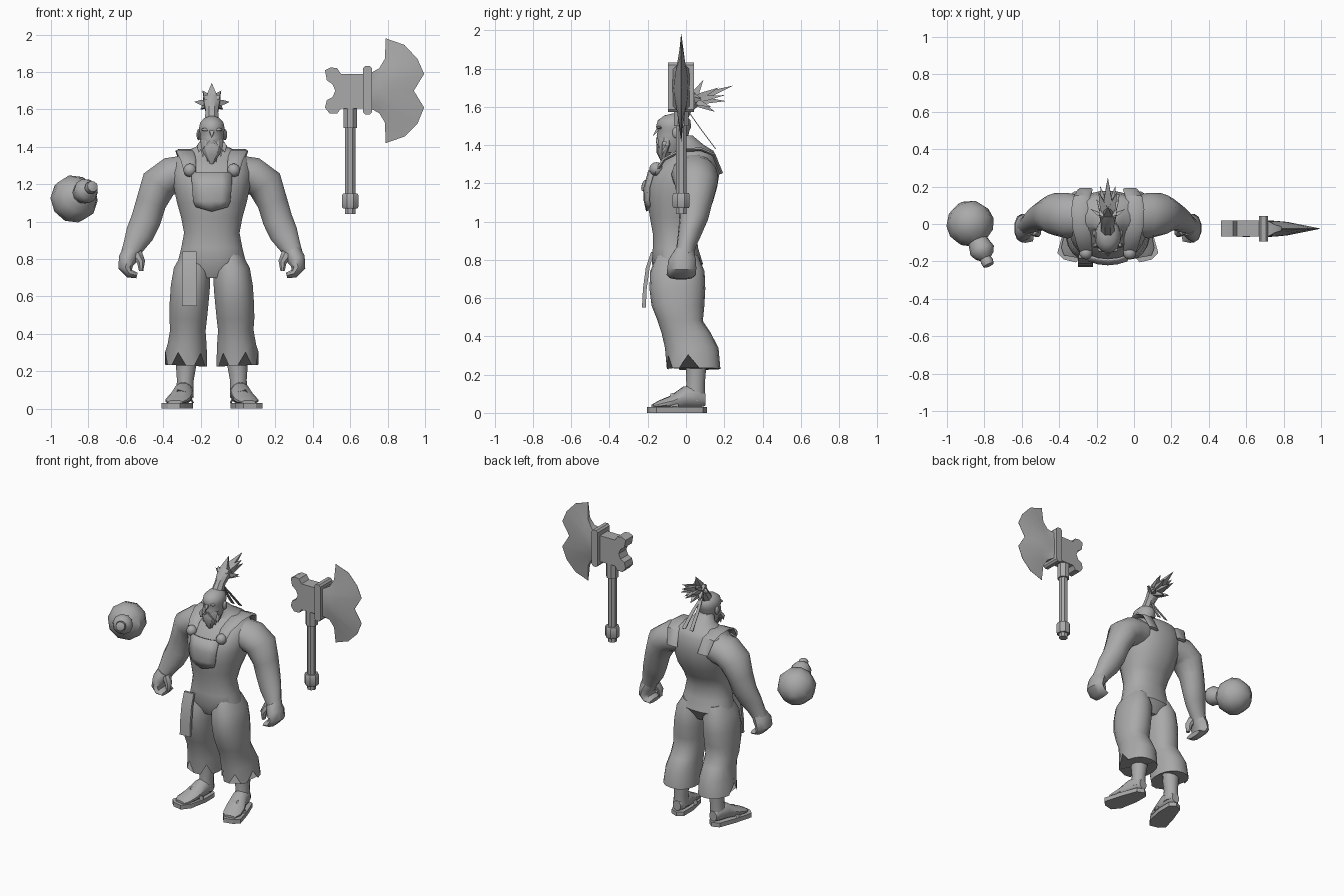
import bpy, bmesh, math
from mathutils import Vector

CX = -0.14  # centre line of the figure
AXES = {'X': Vector((1, 0, 0)), 'Y': Vector((0, 1, 0)), 'Z': Vector((0, 0, 1))}
grey = bpy.data.materials.new("plain_grey")
grey.diffuse_color = (0.4, 0.4, 0.4, 1)


def finish(name, bm, mirror=False, cx=CX, angle=40, solid=0):
    bmesh.ops.recalc_face_normals(bm, faces=bm.faces[:])
    me = bpy.data.meshes.new(name)
    bm.to_mesh(me)
    bm.free()
    me.materials.append(grey)
    me.shade_smooth()
    me.set_sharp_from_angle(angle=math.radians(angle))
    ob = bpy.data.objects.new(name, me)
    bpy.context.collection.objects.link(ob)
    ob.location.x = cx
    if solid:
        m = ob.modifiers.new("thickness", 'SOLIDIFY')
        m.thickness, m.offset = solid, 0
    if mirror:
        m = ob.modifiers.new("mirror", 'MIRROR')
        m.use_clip = m.use_mirror_merge = False
    return ob


def tube(name, secs, n=14, ref='Y', mirror=False, cx=CX, angle=40, power=1.0, edit=None):
    """Loft elliptical rings (x, y, z, a, b); b runs along the ref axis."""
    bm, rings, r = bmesh.new(), [], AXES[ref]
    pts = [Vector(s[:3]) for s in secs]
    for i, s in enumerate(secs):
        t = pts[min(i + 1, len(pts) - 1)] - pts[max(i - 1, 0)]
        side = r.cross(t).normalized()
        ring = []
        for k in range(n):
            u = 2 * math.pi * (k + 0.5) / n
            c, d = math.cos(u), math.sin(u)
            c = math.copysign(abs(c) ** power, c)
            d = math.copysign(abs(d) ** power, d)
            ring.append(bm.verts.new(pts[i] + side * s[3] * c + r * s[4] * d))
        rings.append(ring)
    for p, q in zip(rings, rings[1:]):
        for k in range(n):
            bm.faces.new((p[k], p[(k + 1) % n], q[(k + 1) % n], q[k]))
    bm.faces.new(rings[0])
    bm.faces.new(rings[-1])
    if edit:
        edit(rings)
    return finish(name, bm, mirror, cx, angle)


def prism(name, outline, lo, hi, axis='Z', mirror=False, cx=CX):
    """Extrude an outline along z, or along y for an (x, z) outline."""
    bm = bmesh.new()
    place = (lambda p, h: (p[0], p[1], h)) if axis == 'Z' else (lambda p, h: (p[0], h, p[1]))
    a = [bm.verts.new(place(p, lo)) for p in outline]
    b = [bm.verts.new(place(p, hi)) for p in outline]
    bm.faces.new(a)
    bm.faces.new(b)
    for k in range(len(a)):
        j = (k + 1) % len(a)
        bm.faces.new((a[k], a[j], b[j], b[k]))
    return finish(name, bm, mirror, cx, 30)


def ball(name, pos, scale, mirror=False, seg=10):
    bm = bmesh.new()
    bmesh.ops.create_uvsphere(bm, u_segments=seg, v_segments=7, radius=1)
    for v in bm.verts:
        v.co = Vector((v.co.x * scale[0], v.co.y * scale[1], v.co.z * scale[2])) + Vector(pos)
    return finish(name, bm, mirror)


def spike(name, base, tip, w, mirror=False, ref='X'):
    a, b = Vector(base), Vector(tip)
    m = a.lerp(b, 0.4)
    return tube(name, [(*a, w * 0.6, w * 0.6), (*m, w * 0.7, w), (*b, 0.001, 0.001)],
                4, ref, mirror, angle=30)


# torso and neck
tube("torso", [(0, y, z, a, b) for y, z, a, b in [
    (-.05, .70, .11, .09), (-.045, .78, .185, .135), (-.055, .86, .165, .12),
    (-.06, .94, .15, .115), (-.05, 1.02, .165, .14), (-.03, 1.10, .188, .172),
    (-.02, 1.18, .205, .185), (0, 1.26, .215, .178), (.03, 1.33, .205, .135),
    (.045, 1.37, .16, .10), (.02, 1.40, .085, .075), (-.02, 1.45, .05, .055)]], 20, power=.9)

# arms, hands and thumbs
tube("arm", [(.12, .04, 1.26, .10, .11), (.22, .045, 1.245, .102, .122), (.285, .052, 1.20, .10, .113),
             (.325, .05, 1.10, .083, .088), (.352, .04, 1.01, .082, .075), (.385, .02, .935, .078, .062),
             (.42, 0, .865, .058, .05), (.44, -.01, .82, .05, .05)], mirror=True)
tube("hand", [(.425, -.01, .85, .05, .05), (.45, -.02, .80, .052, .072), (.462, -.022, .755, .04, .076),
              (.44, -.025, .722, .025, .076), (.40, -.025, .712, .016, .068)], 10, mirror=True)
tube("thumb", [(.405, -.03, .83, .035, .03), (.378, -.045, .785, .024, .026),
               (.378, -.05, .735, .012, .015)], 8, mirror=True)


# baggy trousers with a torn hem at the front
def tear(rings):
    for k, v in enumerate(rings[-1]):
        if v.co.y < 0.03:
            v.co.z += 0.07 if k % 3 == 0 else 0


tube("trouser_leg", [(.09, -.045, .82, .07, .11), (.105, -.045, .74, .10, .142), (.115, -.045, .65, .106, .146),
                     (.122, -.042, .56, .105, .138), (.127, -.03, .48, .102, .118), (.128, 0, .42, .096, .128),
                     (.132, .03, .34, .106, .14), (.137, .04, .23, .114, .14)],
     18, mirror=True, power=.9, edit=tear)
# lower legs, feet and sandals
tube("shin", [(.14, .05, .34, .06, .06), (.138, .052, .22, .055, .054), (.142, .05, .15, .046, .05),
              (.145, .045, .06, .05, .055)], 12, mirror=True)
tube("foot", [(.143, .10, .07, .03, .035), (.145, .06, .085, .05, .06), (.155, -.01, .08, .055, .06),
              (.175, -.08, .055, .065, .035), (.19, -.14, .043, .062, .022), (.196, -.175, .035, .04, .01)],
     12, 'Z', True)
prism("sandal", [(.10, .08), (.14, .11), (.19, .09), (.235, -.03), (.27, -.155), (.235, -.19),
                 (.17, -.205), (.125, -.15), (.10, -.02)], 0, .03, mirror=True)
tube("sandal_strap", [(.10, -.06, .03, .006, .02), (.13, -.06, .088, .006, .02), (.18, -.06, .10, .006, .02),
                      (.235, -.06, .03, .006, .02)], 6, 'Y', True)

# head with face
tube("head", [(0, y, z, a, b) for y, z, a, b in [
    (-.075, 1.36, .04, .05), (-.08, 1.40, .058, .07), (-.07, 1.45, .066, .083), (-.065, 1.475, .066, .083),
    (-.065, 1.495, .071, .092), (-.062, 1.53, .064, .085), (-.058, 1.555, .04, .055),
    (-.055, 1.565, .01, .015)]], 14)
spike("nose", (0, -.135, 1.50), (0, -.172, 1.448), .016)
ball("brow", (.03, -.137, 1.492), (.026, .014, .009), True, 8)
ball("ear", (.07, -.05, 1.465), (.012, .022, .03), True, 8)

# beard and moustache
tube("beard_mass", [(0, -.10, 1.44, .062, .045), (0, -.105, 1.40, .066, .05),
                    (0, -.115, 1.36, .045, .038), (0, -.12, 1.30, .003, .003)], 10, angle=30)
for x, z in [(.02, 1.32), (.042, 1.345), (.06, 1.37)]:
    spike("beard_lock", (x, -.11, 1.42), (x * 1.15, -.125, z), .022, True)
spike("moustache", (.004, -.152, 1.435), (.05, -.14, 1.385), .012, True, 'Y')

# topknot, hair spikes and hair ribbons
tube("topknot_stem", [(0, -.03, 1.54, .042, .04), (0, .0, 1.59, .034, .036), (0, .035, 1.63, .042, .045),
                      (0, .06, 1.66, .035, .05)], 8, 'X')
for tip in [(0, .245, 1.71), (0, .205, 1.63), (0, .15, 1.575), (0, .09, 1.74)]:
    spike("hair_spike", (0, .03, 1.635), tip, .034)
for tip in [(.092, .08, 1.64), (.05, .17, 1.70), (.06, .13, 1.60), (.04, .20, 1.66), (.045, .04, 1.68)]:
    spike("hair_spike_pair", (0, .03, 1.635), tip, .03, True)
for x in (-.01, .05):
    tube("hair_ribbon", [(0, .01, 1.58, .003, .01), (x * .6, .08, 1.48, .003, .016),
                         (x, .155, 1.38, .003, .018)], 4, 'X')

# chest bib following the chest curve
bm = bmesh.new()
rows = [[bm.verts.new((hw * u, y + 2 * (hw * u) ** 2, z + dz * abs(u))) for u in (-1, -.5, 0, .5, 1)]
        for z, hw, y, dz in [(1.265, .108, -.192, 0), (1.18, .104, -.215, 0), (1.11, .098, -.215, 0),
                             (1.055, .085, -.203, .025)]]
for p, q in zip(rows, rows[1:]):
    for k in range(4):
        bm.faces.new((p[k], p[k + 1], q[k + 1], q[k]))
finish("chest_bib", bm, solid=.012)

# shoulder straps and round buckles
tube("shoulder_strap", [(.115, -.165, 1.25, .01, .03), (.125, -.115, 1.325, .01, .04), (.14, -.02, 1.375, .01, .05),
                        (.145, .08, 1.378, .01, .05), (.14, .145, 1.35, .01, .045), (.12, .185, 1.25, .01, .04)],
     6, 'X', True, power=.5)
ball("buckle", (.117, -.155, 1.275), (.036, .036, .036), True)
# cloth strip hanging from the waist
tube("waist_cloth", [(-.12, -.175, .84, .038, .008), (-.12, -.20, .76, .039, .01), (-.12, -.215, .65, .04, .01),
                     (-.12, -.22, .55, .04, .01)], 4, power=.01)

# axe handle with socket and pommel
AY = -.025
tube("axe_handle", [(.60, AY, 1.04, .03, .03), (.60, AY, 1.62, .03, .03)], 8, cx=0)
tube("axe_pommel", [(.60, AY, 1.07, .042, .042), (.60, AY, 1.08, .048, .048), (.60, AY, 1.14, .048, .048),
                    (.60, AY, 1.15, .042, .042)], 8, cx=0, angle=30)
tube("axe_socket", [(.60, AY, 1.50, .04, .042), (.60, AY, 1.61, .04, .042)], 8, cx=0)
# axe head body with a forked back
prism("axe_head", [(.465, 1.81), (.495, 1.825), (.53, 1.82), (.55, 1.79), (.67, 1.79), (.67, 1.605), (.55, 1.605),
                   (.53, 1.578), (.49, 1.578), (.465, 1.61), (.475, 1.65), (.505, 1.665), (.52, 1.70),
                   (.505, 1.735), (.475, 1.755)], AY - .043, AY + .043, 'Y', cx=0)
prism("axe_collar", [(.668, 1.82), (.68, 1.832), (.705, 1.832), (.716, 1.82), (.716, 1.585), (.705, 1.572),
                     (.68, 1.572), (.668, 1.585)], AY - .068, AY + .068, 'Y', cx=0)

# axe blade: thick at the collar, thin along the edge
bm = bmesh.new()
edge = [(.79, 1.98), (.89, 1.945), (.96, 1.87), (.995, 1.79), (.94, 1.70),
        (.995, 1.61), (.96, 1.525), (.89, 1.455), (.79, 1.42)]
loops = []
for i, (ex, ez) in enumerate(edge):
    f = i / 8
    h = math.sin(math.pi * f)
    mx, mz = .785 + .035 * h, 1.87 - .34 * f
    cols = [(.71, 1.795 - .19 * f, .045), (.755, 1.82 - .24 * f, .02 + .022 * h),
            (mx, mz, .012 + .024 * h), (ex, ez, .001)]
    loops.append([bm.verts.new((x, AY - t, z)) for x, z, t in cols] +
                 [bm.verts.new((x, AY + t, z)) for x, z, t in reversed(cols)])
for p, q in zip(loops, loops[1:]):
    for k in range(8):
        bm.faces.new((p[k], p[(k + 1) % 8], q[(k + 1) % 8], q[k]))
for end in (loops[0], loops[-1]):
    for k in range(3):
        bm.faces.new((end[k], end[k + 1], end[6 - k], end[7 - k]))
finish("axe_blade", bm, cx=0, angle=35)

# bottle gourd, lathed along its tilted axis
start = Vector((-.875, 0, 1.122))
axis = (Vector((-.775, -.225, 1.19)) - start).normalized()
tube("gourd", [(*(start + axis * t), r, r) for t, r in [
    (-.125, .02), (-.095, .085), (-.04, .122), (.02, .127), (.075, .10), (.105, .055), (.13, .06),
    (.16, .068), (.19, .055), (.21, .03), (.225, .034), (.25, .03), (.256, .012)]], 10, 'X', cx=0)
g = bpy.data.objects["gourd"]
# square the rings up to the gourd axis
side = axis.cross(AXES['X']).normalized()
true_x = side.cross(axis).normalized()
for v in g.data.vertices:
    d = v.co - start
    off = d.x - axis.x * (d.dot(axis) - d.dot(AXES['X']) * axis.x) / (1 - axis.x ** 2)
    v.co += (true_x - AXES['X']) * off
